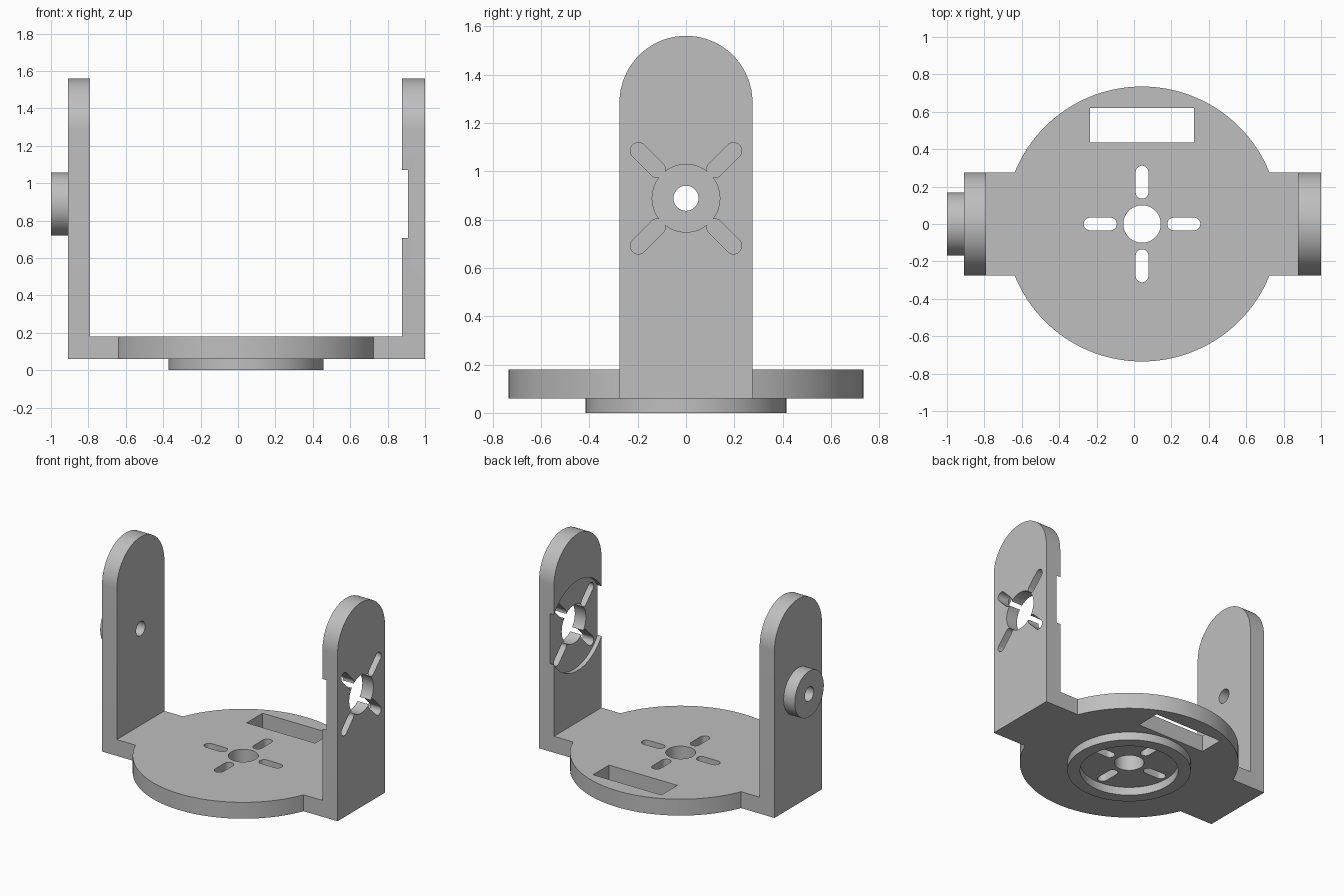
import bpy, bmesh
from math import sin, cos, pi

if "Cube" in bpy.data.objects:
    bpy.data.objects.remove(bpy.data.objects["Cube"], do_unlink=True)

CX = 0.043            # centre of the round base
PIVOT = 0.888         # height of the pivot axis
BOTTOM, TOP = 0.06, 0.18
HALF = 0.275          # half width of the arms

grey = bpy.data.materials.new("plain_grey")
grey.use_nodes = True
colour = (0.52, 0.52, 0.52, 1)
grey.diffuse_color = colour
grey.node_tree.nodes["Principled BSDF"].inputs["Base Color"].default_value = colour


def arc(cx, cy, r, start, end, n):
    return [(cx + r * cos(start + (end - start) * i / n),
             cy + r * sin(start + (end - start) * i / n)) for i in range(n + 1)]


def circle(cx, cy, r, n=96):
    return arc(cx, cy, r, 0, 2 * pi, n)[:-1]


def slot(cx, cy, angle, inner=0.135, outer=0.312, r=0.034):
    """Round-ended slot pointing away from a centre."""
    c, s = cos(angle), sin(angle)
    near, far = inner + r, outer - r
    return (arc(cx + far * c, cy + far * s, r, angle - pi / 2, angle + pi / 2, 12)
            + arc(cx + near * c, cy + near * s, r, angle + pi / 2, angle + 1.5 * pi, 12))


def prism(name, profile, axis, low, high):
    """Extrude a flat profile along x (profile y,z), y (x,z) or z (x,y)."""
    place = {"x": lambda u, v, w: (w, u, v),
             "y": lambda u, v, w: (u, w, v),
             "z": lambda u, v, w: (u, v, w)}[axis]
    bm = bmesh.new()
    a = [bm.verts.new(place(u, v, low)) for u, v in profile]
    b = [bm.verts.new(place(u, v, high)) for u, v in profile]
    bm.faces.new(a)
    bm.faces.new(b)
    for i in range(len(a)):
        j = (i + 1) % len(a)
        bm.faces.new((a[i], a[j], b[j], b[i]))
    bmesh.ops.recalc_face_normals(bm, faces=bm.faces)
    mesh = bpy.data.meshes.new(name)
    bm.to_mesh(mesh)
    bm.free()
    mesh.materials.append(grey)
    ob = bpy.data.objects.new(name, mesh)
    bpy.context.collection.objects.link(ob)
    return ob


def combine(target, tool, operation):
    mod = target.modifiers.new(tool.name, "BOOLEAN")
    mod.operation = operation
    mod.solver = "EXACT"
    mod.object = tool
    bpy.context.view_layer.objects.active = target
    bpy.ops.object.modifier_apply(modifier=mod.name)
    bpy.data.objects.remove(tool, do_unlink=True)


# U-shaped frame, its two arms rounded at the top
u_shape = [(-0.91, BOTTOM), (1, BOTTOM), (1, 1.7), (0.878, 1.7),
           (0.878, TOP), (-0.79, TOP), (-0.79, 1.7), (-0.91, 1.7)]
frame = prism("bracket_frame", u_shape, "y", -0.5, 0.5)
arm_outline = arc(0, 1.56 - HALF, HALF, 0, pi, 48) + [(-HALF, -0.2), (HALF, -0.2)]
combine(frame, prism("arm_outline", arm_outline, "x", -1.5, 1.5), "INTERSECT")

# Round base, collar under it, boss on the outside of one arm
combine(frame, prism("base_disc", circle(CX, 0, 0.735, 128), "z", BOTTOM, TOP), "UNION")
combine(frame, prism("base_collar", circle(CX, 0, 0.415), "z", 0, 0.1), "UNION")
combine(frame, prism("pivot_boss", circle(0, PIVOT, 0.168), "x", -1, -0.85), "UNION")

# Recesses inside the collar and on the inner face of the other arm
cutters = [prism("collar_recess", circle(CX, 0, 0.33), "z", -0.2, BOTTOM),
           prism("arm_recess", circle(0, PIVOT, 0.33), "x", 0.7, 0.91)]

# Through holes
window = [(-0.235, 0.435), (0.32, 0.435), (0.32, 0.62), (-0.235, 0.62)]
cutters += [prism("base_window", window, "z", -0.2, 0.4),
            prism("base_hole", circle(CX, 0, 0.1, 48), "z", -0.2, 0.4),
            prism("boss_hole", circle(0, PIVOT, 0.052, 32), "x", -1.2, -0.6),
            prism("arm_hole", circle(0, PIVOT, 0.14, 64), "x", 0.7, 1.2)]

# Four slots around each centre, turned to the diagonals on the arm
for i in range(4):
    turn = i * pi / 2
    cutters.append(prism("base_slot", slot(CX, 0, turn), "z", -0.2, 0.4))
    cutters.append(prism("arm_slot", slot(0, PIVOT, turn + pi / 4), "x", 0.7, 1.2))

for cutter in cutters:
    combine(frame, cutter, "DIFFERENCE")

bpy.ops.object.select_all(action="DESELECT")
frame.select_set(True)
bpy.context.view_layer.objects.active = frame
bpy.ops.object.shade_smooth_by_angle()
